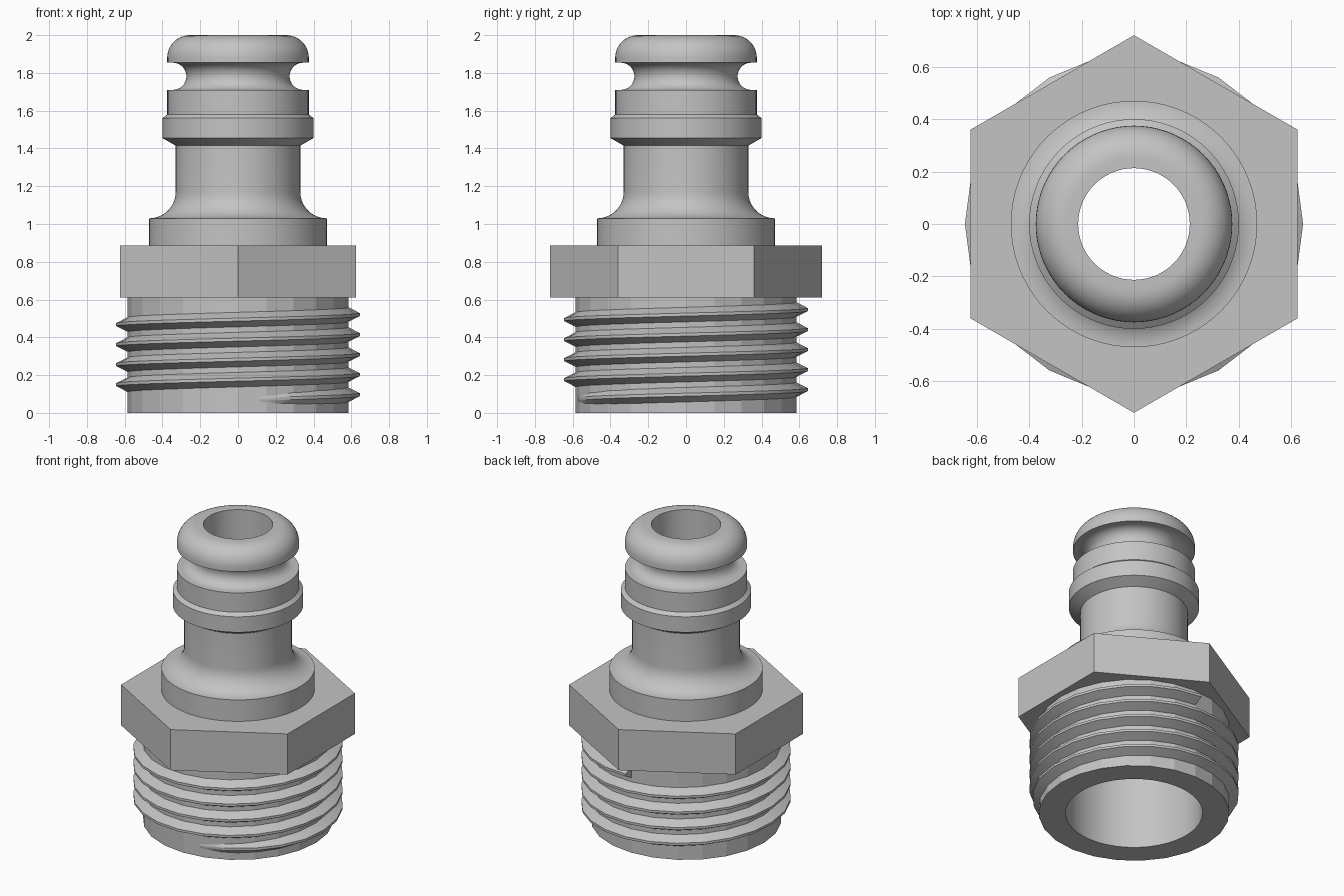
import bpy
import bmesh
from math import sin, cos, pi, radians

if "Cube" in bpy.data.objects:
    bpy.data.objects.remove(bpy.data.objects["Cube"], do_unlink=True)

GREY = (0.55, 0.55, 0.55, 1.0)
metal = bpy.data.materials.new("plain_grey")
metal.use_nodes = True
metal.diffuse_color = GREY
metal.node_tree.nodes["Principled BSDF"].inputs["Base Color"].default_value = GREY


def finish(name, bm, smooth):
    bmesh.ops.recalc_face_normals(bm, faces=bm.faces)
    mesh = bpy.data.meshes.new(name)
    bm.to_mesh(mesh)
    bm.free()
    mesh.materials.append(metal)
    obj = bpy.data.objects.new(name, mesh)
    bpy.context.collection.objects.link(obj)
    if smooth:
        bpy.ops.object.select_all(action="DESELECT")
        obj.select_set(True)
        bpy.context.view_layer.objects.active = obj
        bpy.ops.object.shade_smooth_by_angle(angle=radians(30))
    return obj


def lathe(name, profile, sides, turn=0.0, smooth=True):
    """Revolve a closed (radius, height) profile around z."""
    bm = bmesh.new()
    rings = []
    for i in range(sides):
        a = turn + 2 * pi * i / sides
        rings.append([bm.verts.new((r * cos(a), r * sin(a), z)) for r, z in profile])
    n = len(profile)
    for i in range(sides):
        p, q = rings[i], rings[(i + 1) % sides]
        for j in range(n):
            k = (j + 1) % n
            bm.faces.new((p[j], q[j], q[k], p[k]))
    return finish(name, bm, smooth)


def arc(r, z, radius, start, end, steps=10):
    angles = [radians(start + (end - start) * i / steps) for i in range(steps + 1)]
    return [(r + radius * cos(a), z + radius * sin(a)) for a in angles]


# Plug body: collar, fillet, neck, shoulder, seal groove, rounded tip, stepped bore
body = [(0.43, 0.0), (0.43, 0.6), (0.47, 0.62), (0.47, 1.03)]
body += arc(0.47, 1.17, 0.14, 270, 180)
body += [(0.33, 1.415), (0.40, 1.455), (0.40, 1.56), (0.375, 1.58), (0.375, 1.71)]
body += arc(0.345, 1.782, 0.072, 270, 90, 14)
body += [(0.375, 1.854)]
body += arc(0.255, 1.88, 0.12, 0, 90)
body += [(0.213, 2.0), (0.213, 0.75), (0.42, 0.56), (0.42, 0.0)]
lathe("plug_body", body, 72)

# Hexagonal wrench flats
lathe("hex_nut", [(0.468, 0.61), (0.72, 0.61), (0.72, 0.885), (0.468, 0.885)],
      6, turn=pi / 2, smooth=False)

# Faceted core under the thread
lathe("thread_core", [(0.43, 0.0), (0.585, 0.0), (0.585, 0.62), (0.43, 0.62)],
      24, smooth=False)

# Right-handed helical thread, fading in at the bottom
PITCH, STEPS, TURNS = 0.106, 24, 4.5
bm = bmesh.new()
sections = []
for i in range(int(STEPS * TURNS) + 1):
    a = -pi / 2 + 2 * pi * i / STEPS
    z = 0.07 + PITCH * i / STEPS
    crest = 0.575 + 0.07 * min(1.0, i / 5)
    section = [(0.57, -0.046), (crest, -0.008), (crest, 0.008), (0.57, 0.046)]
    sections.append([bm.verts.new((r * cos(a), r * sin(a), z + h)) for r, h in section])
for p, q in zip(sections, sections[1:]):
    for j in range(4):
        k = (j + 1) % 4
        bm.faces.new((p[j], q[j], q[k], p[k]))
bm.faces.new(sections[0])
bm.faces.new(sections[-1])
finish("thread", bm, True)
